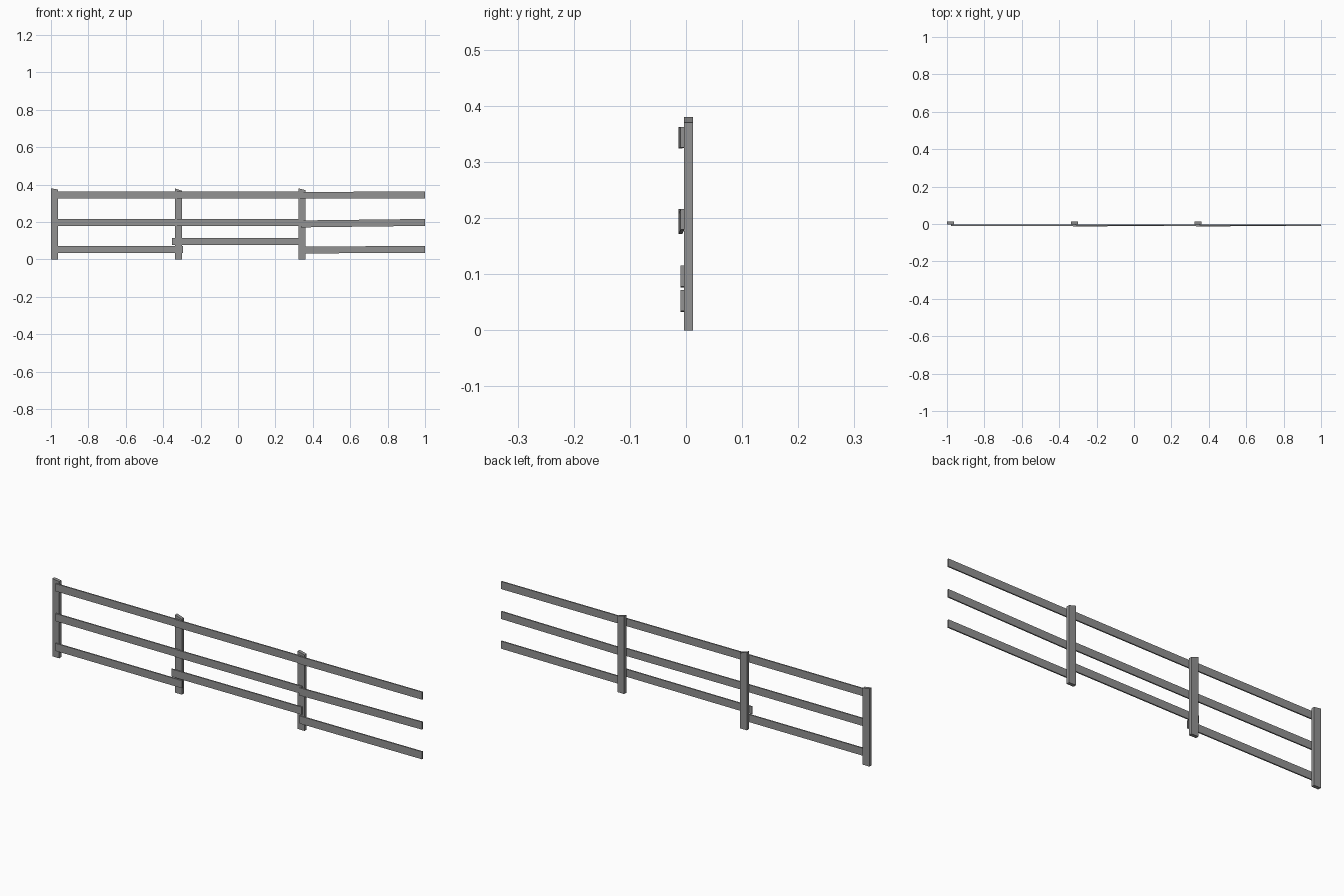
import bpy
import bmesh

if "Cube" in bpy.data.objects:
    bpy.data.objects.remove(bpy.data.objects["Cube"])

POST_W, POST_H = 0.037, 0.38
RAIL_H, RAIL_T = 0.037, 0.0065

# Dark weathered grey
grey = bpy.data.materials.new("dark_grey")
grey.diffuse_color = (0.29, 0.29, 0.29, 1)
grey.use_nodes = True
grey.node_tree.nodes["Principled BSDF"].inputs["Base Color"].default_value = grey.diffuse_color


def make_box(name, corners):
    # corners: 4 at the start (ring), 4 at the end (ring)
    faces = [(0, 3, 2, 1), (4, 5, 6, 7)]
    faces += [(i, (i + 1) % 4, (i + 1) % 4 + 4, i + 4) for i in range(4)]
    mesh = bpy.data.meshes.new(name)
    mesh.from_pydata(corners, [], faces)
    bm = bmesh.new()
    bm.from_mesh(mesh)
    bmesh.ops.recalc_face_normals(bm, faces=bm.faces)
    bm.to_mesh(mesh)
    bm.free()
    mesh.materials.append(grey)
    obj = bpy.data.objects.new(name, mesh)
    bpy.context.collection.objects.link(obj)


def post(name, x, top_drop):
    # upright with a slightly sloping top
    x0, x1, y0, y1 = x - POST_W / 2, x + POST_W / 2, -0.0035, 0.0128
    ring = [(x0, y0), (x1, y0), (x1, y1), (x0, y1)]
    tops = [POST_H, POST_H - top_drop, POST_H - top_drop, POST_H]
    make_box(name, [(a, b, 0) for a, b in ring] +
             [(a, b, t) for (a, b), t in zip(ring, tops)])


def rail(name, start, end):
    # thin board between two (x, y, z) centre points
    def ring(p):
        x, y, z = p
        h, t = RAIL_H / 2, RAIL_T / 2
        return [(x, y - t, z - h), (x, y - t, z + h),
                (x, y + t, z + h), (x, y + t, z - h)]
    make_box(name, ring(start) + ring(end))


# Posts
for i, (x, drop) in enumerate([(-0.981, 0.006), (-0.319, 0.012), (0.343, 0.010)]):
    post(f"post_{i + 1}", x, drop)

# Rails: NEAR sits against the post, FAR laps over the previous rail
NEAR, FAR = -0.0063, -0.0097
rail("top_rail_1", (-0.978, NEAR, 0.344), (-0.31, NEAR, 0.344))
rail("top_rail_2", (-0.325, FAR, 0.344), (0.35, NEAR, 0.344))
rail("top_rail_3", (0.332, FAR, 0.343), (1.0, NEAR, 0.344))

rail("middle_rail_1", (-0.978, NEAR, 0.198), (-0.31, NEAR, 0.198))
rail("middle_rail_2", (-0.325, FAR, 0.198), (0.35, NEAR, 0.198))
rail("middle_rail_3", (0.338, FAR, 0.190), (1.0, NEAR, 0.198))

rail("bottom_rail_1", (-0.978, NEAR, 0.053), (-0.295, NEAR, 0.053))
rail("bottom_rail_2", (-0.353, NEAR, 0.095), (0.35, NEAR, 0.097))
rail("bottom_rail_3", (0.338, NEAR, 0.051), (1.0, NEAR, 0.053))
